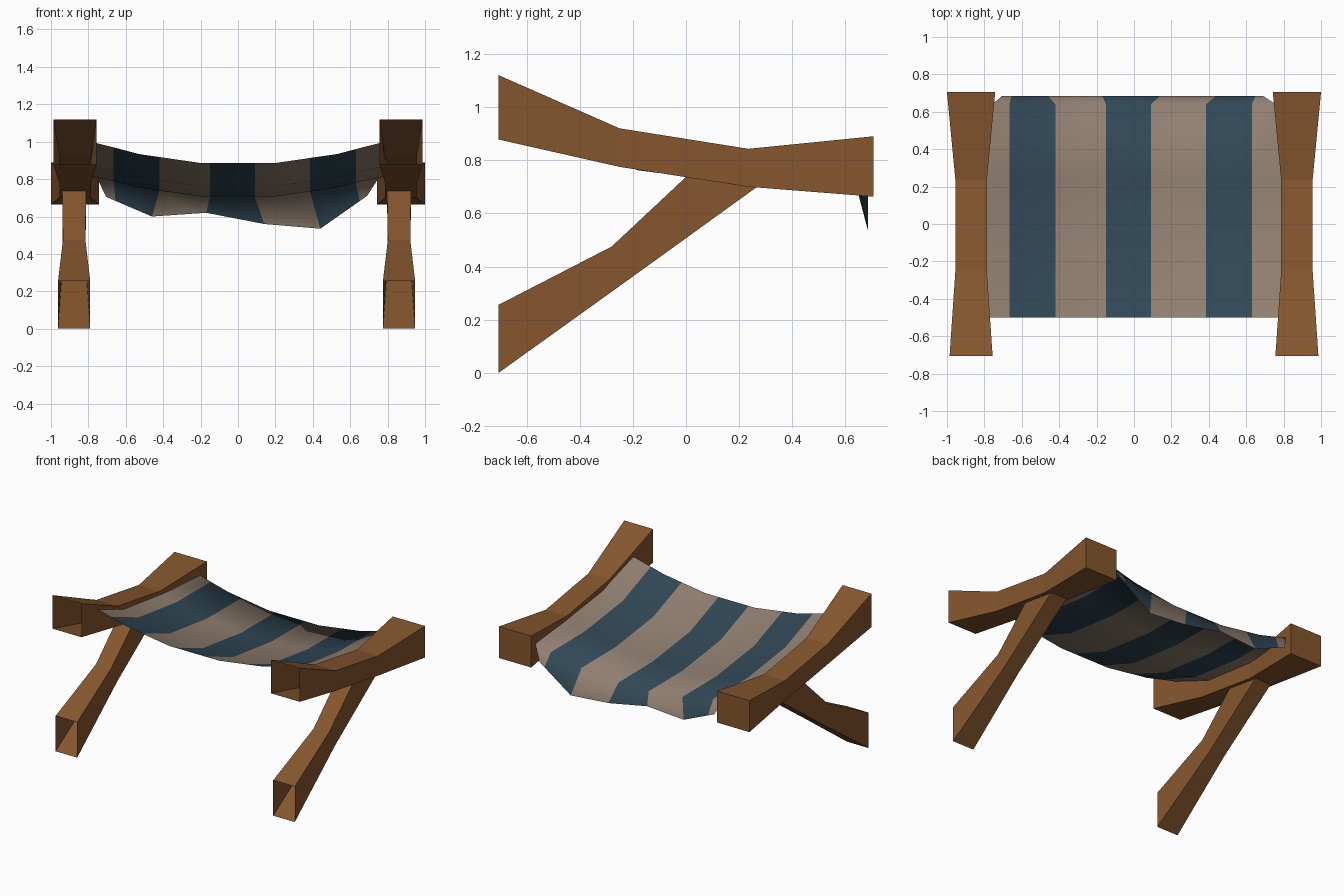
import bpy

if "Cube" in bpy.data.objects:
    bpy.data.objects.remove(bpy.data.objects["Cube"])


def material(name, rgb):
    m = bpy.data.materials.new(name)
    m.diffuse_color = (*rgb, 1)
    m.use_nodes = True
    m.node_tree.nodes["Principled BSDF"].inputs["Base Color"].default_value = m.diffuse_color
    return m


wood = material("brown wood", (0.235, 0.094, 0.027))
beige = material("beige cloth", (0.28, 0.212, 0.162))
blue = material("blue cloth", (0.03, 0.064, 0.093))


def make(name, verts, faces, mats):
    me = bpy.data.meshes.new(name)
    me.from_pydata(verts, [], faces)
    for m in mats:
        me.materials.append(m)
    ob = bpy.data.objects.new(name, me)
    bpy.context.collection.objects.link(ob)
    return ob


# Square timber lofted from front to back; open at the front, closed at the back
def timber(name, cx, stations):
    verts, faces = [], []
    for yt, zt, yb, zb, w in stations:
        verts += [(cx - w, yt, zt), (cx + w, yt, zt), (cx + w, yb, zb), (cx - w, yb, zb)]
    for i in range(len(stations) - 1):
        a = 4 * i
        for k in range(4):
            n = (k + 1) % 4
            faces.append((a + k, a + n, a + 4 + n, a + 4 + k))
    a = len(verts) - 4
    faces.append((a, a + 1, a + 2, a + 3))
    ob = make(name, verts, faces, [wood])
    # normals point outwards
    ob.data.flip_normals()


# Each station: top y, top z, bottom y, bottom z, half width
beam = [(-0.705, 1.12, -0.705, 0.878, 0.115), (-0.25, 0.92, -0.25, 0.775, 0.084),
        (0.235, 0.843, 0.235, 0.7, 0.084), (0.705, 0.89, 0.705, 0.663, 0.129)]
leg = [(-0.705, 0.256, -0.705, 0.0, 0.086), (-0.28, 0.475, -0.21, 0.355, 0.06),
       (0.003, 0.74, 0.268, 0.7, 0.064)]
for side, s, leg_x in (("left", -1, -0.876), ("right", 1, 0.861)):
    timber(side + "_beam", s * 0.871, beam)
    timber(side + "_strut", leg_x, leg)


# Cloth canopy: sagging columns with extra columns at the stripe edges
def lerp(pts, x):
    for (x0, z0), (x1, z1) in zip(pts, pts[1:]):
        if x <= x1:
            return z0 + (z1 - z0) * (x - x0) / (x1 - x0)
    return pts[-1][1]


cols = [-0.765, -0.665, -0.53, -0.42, -0.2, -0.15, 0.09, 0.2, 0.385, 0.53, 0.63, 0.765]
sag = [(-0.765, 0.11), (-0.53, 0.048), (-0.2, 0), (0.2, 0), (0.53, 0.048), (0.765, 0.11)]
# Each row: y, centre height, half width where it meets the beams
rows = [(-0.5, 0.886, 0.77), (-0.18, 0.762, 0.8), (0.25, 0.707, 0.8), (0.64, 0.705, 0.758)]
verts = [(x if abs(x) < 0.7 else w * x / abs(x), y, z + lerp(sag, x))
         for y, z, w in rows for x in cols]

# Loose flap hanging at the back
hem = [(-0.705, 0.705), (-0.46, 0.6), (-0.17, 0.62), (0.14, 0.56), (0.44, 0.535), (0.69, 0.71)]
hem_cols = [-0.705, -0.655, -0.55, -0.46, -0.21, -0.17, 0.14, 0.24, 0.44, 0.55, 0.65, 0.69]
verts += [(x, 0.685, lerp(hem, x)) for x in hem_cols]

n = len(cols)
faces = [(r * n + c, r * n + c + 1, (r + 1) * n + c + 1, (r + 1) * n + c)
         for r in range(len(rows)) for c in range(n - 1)]
cloth = make("canopy_cloth", verts, faces, [beige, blue])
# Blue stripes by column position
for p in cloth.data.polygons:
    c = p.index % (n - 1)
    x = (cols[c] + cols[c + 1]) / 2
    p.material_index = int(any(a < x < b for a, b in ((-0.665, -0.42), (-0.15, 0.09), (0.385, 0.63))))
    p.use_smooth = True
